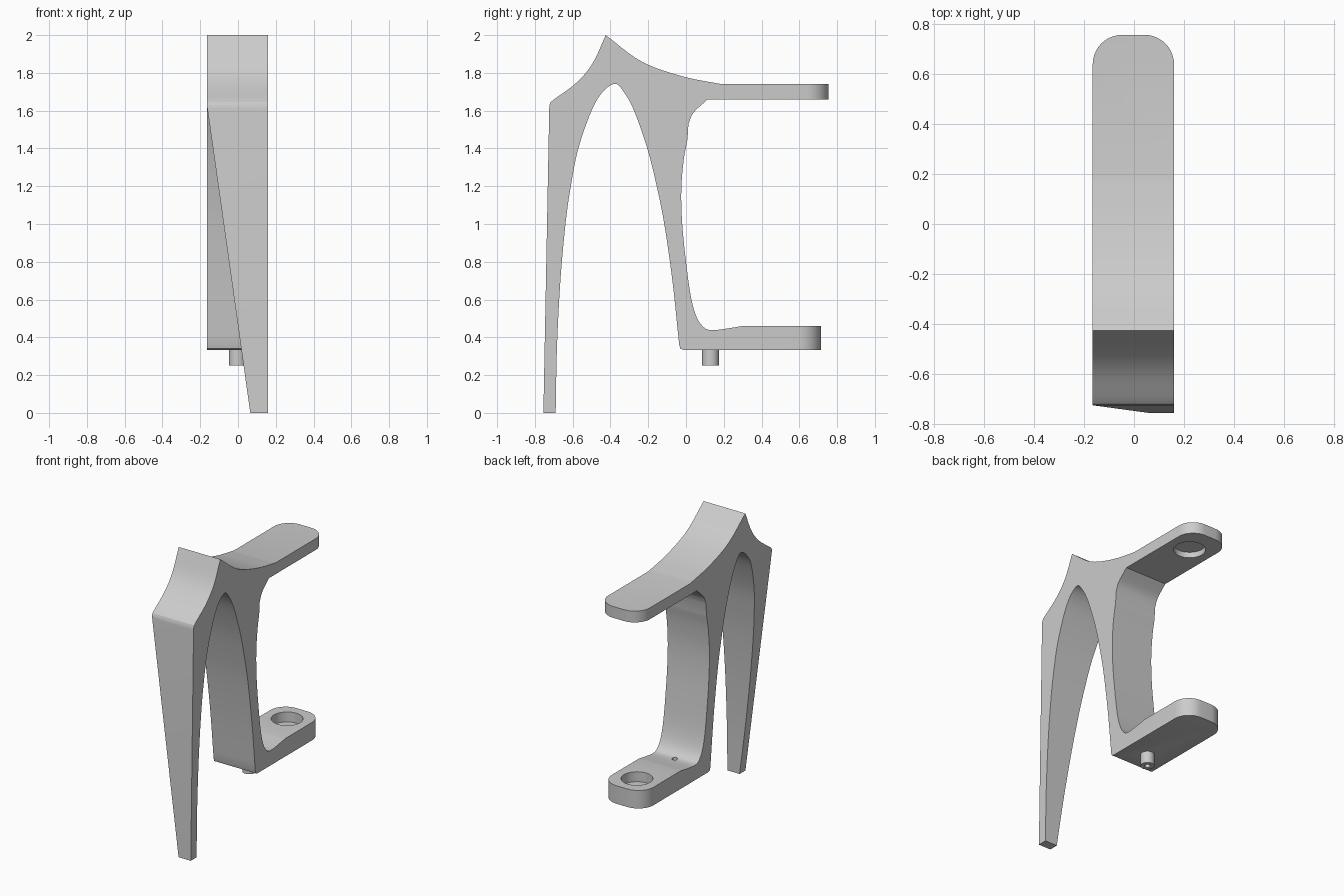
import bpy, bmesh, math
from mathutils import Vector

if "Cube" in bpy.data.objects:
    bpy.data.objects.remove(bpy.data.objects["Cube"])

X0, X1 = -0.165, 0.16
MID = (X0 + X1) / 2

grey = bpy.data.materials.new("plain grey")
grey.use_nodes = True
grey.diffuse_color = (0.6, 0.6, 0.6, 1)
grey.node_tree.nodes["Principled BSDF"].inputs["Base Color"].default_value = (0.6, 0.6, 0.6, 1)


def smooth_path(points, steps=6):
    """Curve passing through every given (y, z) point."""
    p = [Vector(q) for q in points]
    p = [2 * p[0] - p[1]] + p + [2 * p[-1] - p[-2]]
    out = []
    for a, b, c, d in zip(p, p[1:], p[2:], p[3:]):
        for i in range(steps):
            t = i / steps
            out.append(0.5 * (2 * b + (c - a) * t + (2 * a - 5 * b + 4 * c - d) * t ** 2
                              + (3 * b - a - 3 * c + d) * t ** 3))
    return out + [p[-2]]


def finish(name, bm):
    bmesh.ops.recalc_face_normals(bm, faces=bm.faces)
    mesh = bpy.data.meshes.new(name)
    bm.to_mesh(mesh)
    bm.free()
    obj = bpy.data.objects.new(name, mesh)
    bpy.context.collection.objects.link(obj)
    mesh.materials.append(grey)
    return obj


def prism(bm, outline, direction):
    """Extrude a closed outline of 3D points along a direction."""
    face = bm.faces.new([bm.verts.new(v) for v in outline])
    new = bmesh.ops.extrude_face_region(bm, geom=[face])["geom"]
    bmesh.ops.translate(bm, vec=direction, verts=[v for v in new if isinstance(v, bmesh.types.BMVert)])


def cylinder(name, y, z0, z1, radius):
    bm = bmesh.new()
    ring = [(MID + radius * math.cos(a), y + radius * math.sin(a), z0)
            for a in (math.tau * i / 40 for i in range(40))]
    prism(bm, ring, (0, 0, z1 - z0))
    return finish(name, bm)


def boolean(obj, other, operation):
    mod = obj.modifiers.new(operation.lower(), "BOOLEAN")
    mod.operation, mod.solver, mod.object = operation, "EXACT", other
    bpy.context.view_layer.objects.active = obj
    bpy.ops.object.modifier_apply(modifier=mod.name)
    bpy.data.objects.remove(other)


# Side profile, as y and z
arch = smooth_path([(-0.69, 0), (-0.683, 0.35), (-0.665, 0.7), (-0.638, 1.0), (-0.61, 1.2),
                    (-0.57, 1.4), (-0.50, 1.6), (-0.44, 1.7), (-0.375, 1.742), (-0.33, 1.7),
                    (-0.275, 1.6), (-0.205, 1.4), (-0.155, 1.2), (-0.115, 1.0), (-0.072, 0.7),
                    (-0.036, 0.36)])
lower_arm = [(-0.03, 0.34), (-0.012, 0.333), (0.715, 0.333), (0.715, 0.46)]
inner_back = smooth_path([(0.30, 0.46), (0.22, 0.447), (0.14, 0.438), (0.095, 0.452), (0.055, 0.51),
                          (0.025, 0.62), (0.0, 0.8), (-0.02, 1.0), (-0.025, 1.18), (-0.012, 1.34),
                          (0.008, 1.45)], 4)
bracket = smooth_path([(0.013, 1.53), (0.04, 1.59), (0.115, 1.66)], 4)
upper_arm = [(0.755, 1.66), (0.755, 1.74)]
back_slope = smooth_path([(0.19, 1.74), (-0.02, 1.782), (-0.235, 1.86), (-0.425, 2.0)])
front_slope = smooth_path([(-0.425, 2.0), (-0.495, 1.85), (-0.58, 1.748), (-0.705, 1.655)])[1:]
shoulder = [(-0.716, 1.645), (-0.722, 1.63), (-0.724, 1.61), (-0.755, 0)]
profile = arch + lower_arm + inner_back + bracket + upper_arm + back_slope + front_slope + shoulder

# Body, with rounded arm tips
bm = bmesh.new()
prism(bm, [(X0, y, z) for y, z in profile], (X1 - X0, 0, 0))
tips = [e for e in bm.edges if all(v.co.y > 0.7 for v in e.verts)
        and abs(e.verts[0].co.x - e.verts[1].co.x) < 0.01]
bmesh.ops.bevel(bm, geom=tips, offset=0.118, segments=10, profile=0.5, affect="EDGES")
body = finish("hook_bracket_body", bm)

# Tapered side of the front leg
bm = bmesh.new()
slope = (0.065 - X0) / 1.63
prism(bm, [(X0 - 0.2, -0.9, 1.63 + 0.2 / slope), (0.065 + slope * 0.2, -0.9, -0.2), (X0 - 0.2, -0.9, -0.2)],
      (0, 0.9 - 0.375, 0))
boolean(body, finish("leg_taper_cutter", bm), "DIFFERENCE")

# Pin, facing sockets and the bore through the pin
boolean(body, cylinder("pin", 0.13, 0.25, 0.38, 0.045), "UNION")
for name, y, z0, z1, radius in (("lower_socket", 0.55, 0.39, 0.6, 0.102),
                                ("upper_socket", 0.55, 1.5, 1.70, 0.102),
                                ("pin_bore", 0.13, 0.2, 0.6, 0.018)):
    boolean(body, cylinder(name, y, z0, z1, radius), "DIFFERENCE")

bpy.ops.object.select_all(action="DESELECT")
body.select_set(True)
bpy.context.view_layer.objects.active = body
bpy.ops.object.shade_smooth_by_angle(angle=math.radians(25))
